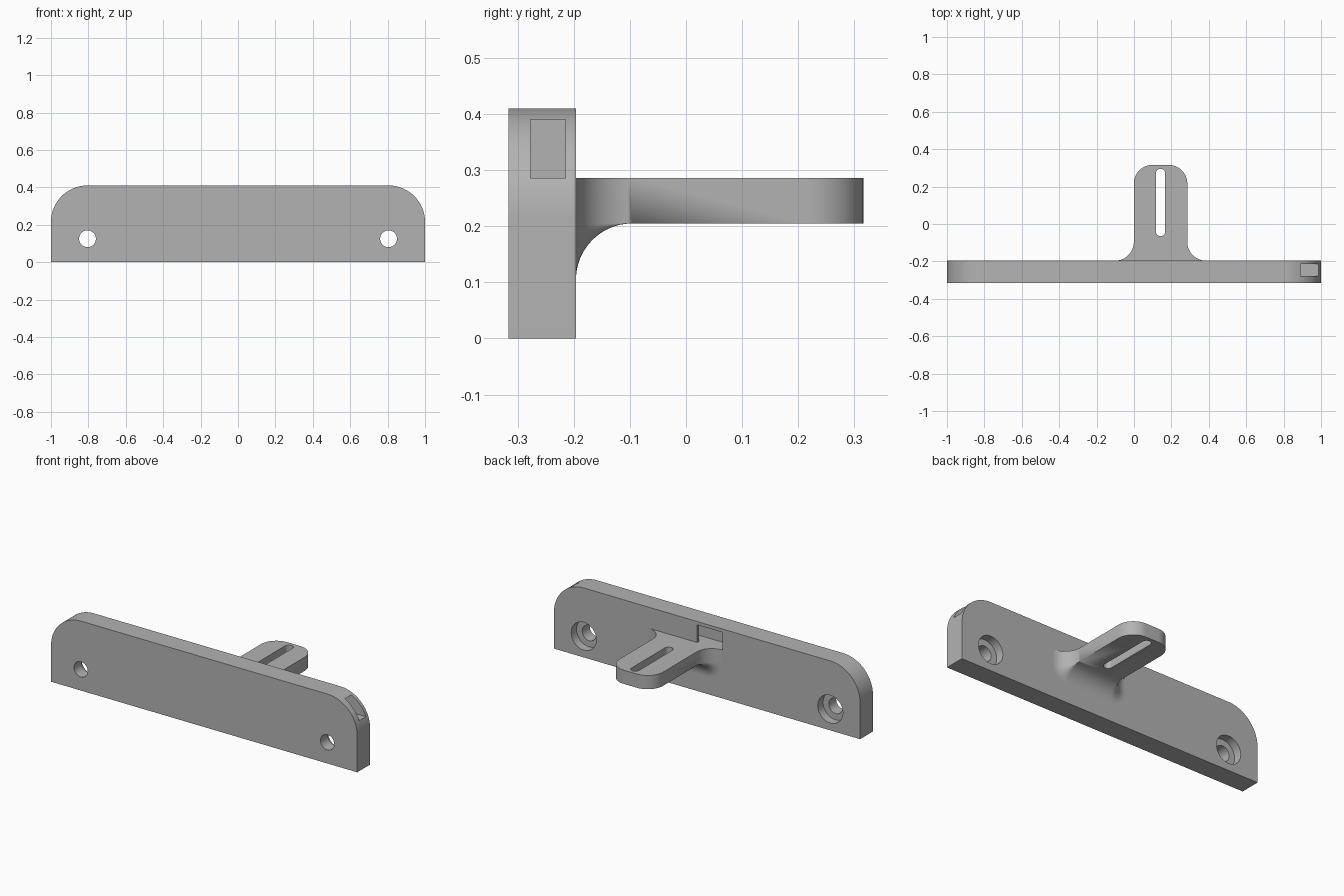
import bpy, bmesh
from math import cos, sin, pi, sqrt, radians

cube = bpy.data.objects.get("Cube")
if cube:
    bpy.data.objects.remove(cube)

# Main dimensions
FRONT, BACK, TIP = -0.316, -0.196, 0.316
HEIGHT, CORNER = 0.41, 0.195
ARM_X, ARM_HALF, ARM_LOW, ARM_TOP = 0.142, 0.143, 0.205, 0.286
FILLET = 0.1

grey = bpy.data.materials.new("plain_grey")
grey.use_nodes = True
grey.diffuse_color = (0.45, 0.45, 0.45, 1)
grey.node_tree.nodes["Principled BSDF"].inputs["Base Color"].default_value = grey.diffuse_color


def finish(name, bm):
    """Turn a bmesh into a grey object."""
    bmesh.ops.remove_doubles(bm, verts=bm.verts, dist=1e-5)
    bmesh.ops.recalc_face_normals(bm, faces=bm.faces)
    mesh = bpy.data.meshes.new(name)
    bm.to_mesh(mesh)
    bm.free()
    mesh.materials.append(grey)
    obj = bpy.data.objects.new(name, mesh)
    bpy.context.collection.objects.link(obj)
    return obj


def loft(name, rings):
    """Skin a row of closed rings and cap both ends."""
    bm = bmesh.new()
    rows = [[bm.verts.new(p) for p in ring] for ring in rings]
    n = len(rows[0])
    for a, b in zip(rows, rows[1:]):
        for i in range(n):
            j = (i + 1) % n
            bm.faces.new((a[i], a[j], b[j], b[i]))
    bm.faces.new(rows[0])
    bm.faces.new(rows[-1])
    return finish(name, bm)


def prism_y(name, outline, y0, y1):
    return loft(name, [[(x, y, z) for x, z in outline] for y in (y0, y1)])


def prism_z(name, outline, z0, z1):
    return loft(name, [[(x, y, z) for x, y in outline] for z in (z0, z1)])


def arc(cx, cy, r, start, end, steps=24):
    angles = [radians(start + (end - start) * i / steps) for i in range(steps + 1)]
    return [(cx + r * cos(a), cy + r * sin(a)) for a in angles]


def cut(obj, cutters):
    """Subtract the cutters, bake the result and remove them."""
    bpy.ops.object.select_all(action='DESELECT')
    bpy.context.view_layer.objects.active = obj
    obj.select_set(True)
    for cutter in cutters:
        cutter.hide_render = True
        mod = obj.modifiers.new("cut", 'BOOLEAN')
        mod.operation = 'DIFFERENCE'
        mod.solver = 'EXACT'
        mod.object = cutter
        bpy.ops.object.modifier_apply(modifier=mod.name)
        bpy.data.objects.remove(cutter)
    bpy.ops.object.shade_smooth_by_angle(angle=radians(30))


# Mounting plate with rounded upper corners
cx, cz = 1 - CORNER, HEIGHT - CORNER
outline = [(-1, 0), (1, 0)] + arc(cx, cz, CORNER, 0, 90) + arc(-cx, cz, CORNER, 90, 180)
plate = prism_y("mounting_plate", outline, FRONT, BACK)

# Screw holes, counterbored from the back
cutters = []
for x in (-0.805, 0.805):
    for radius, depth in ((0.045, 0.2), (0.082, 0.05)):
        circle = arc(x, 0.125, radius, 0, 360, 48)[:-1]
        cutters.append(prism_y("hole_cutter", circle, BACK - depth, BACK + 0.05))

# Cable channel from the left end, opening at the back above the arm
channel = [(-0.1, -0.277), (1.1, -0.277), (1.1, -0.215),
           (0.065, -0.215), (0.065, -0.15), (-0.1, -0.15)]
cutters.append(prism_z("channel_cutter", channel, ARM_TOP, 0.39))
cut(plate, cutters)


# Arm: flared root rolling around the lower edges, rounded tip
def arm_ring(y, half, flare):
    right = [(half + flare, ARM_TOP)] + arc(half, ARM_LOW, flare, 0, -90, 12)
    left = [(-x, z) for x, z in reversed(right)]
    return [(ARM_X + x, y, z) for x, z in right + left]


STEPS = 20
rings = []
for i in range(STEPS + 1):
    a = pi / 2 * i / STEPS
    rings.append(arm_ring(BACK + FILLET * (1 - cos(a)), ARM_HALF, FILLET * (1 - sin(a))))
for i in range(STEPS + 1):
    a = pi / 2 * i / STEPS
    rings.append(arm_ring(TIP - FILLET * (1 - sin(a)), ARM_HALF - FILLET * (1 - cos(a)), 0))
arm = loft("bracket_arm", rings)

# Long adjustment slot through the arm
slot = arc(ARM_X, 0.27, 0.025, 0, 180) + arc(ARM_X, -0.04, 0.025, 180, 360)
cut(arm, [prism_z("slot_cutter", slot, 0.1, 0.4)])
